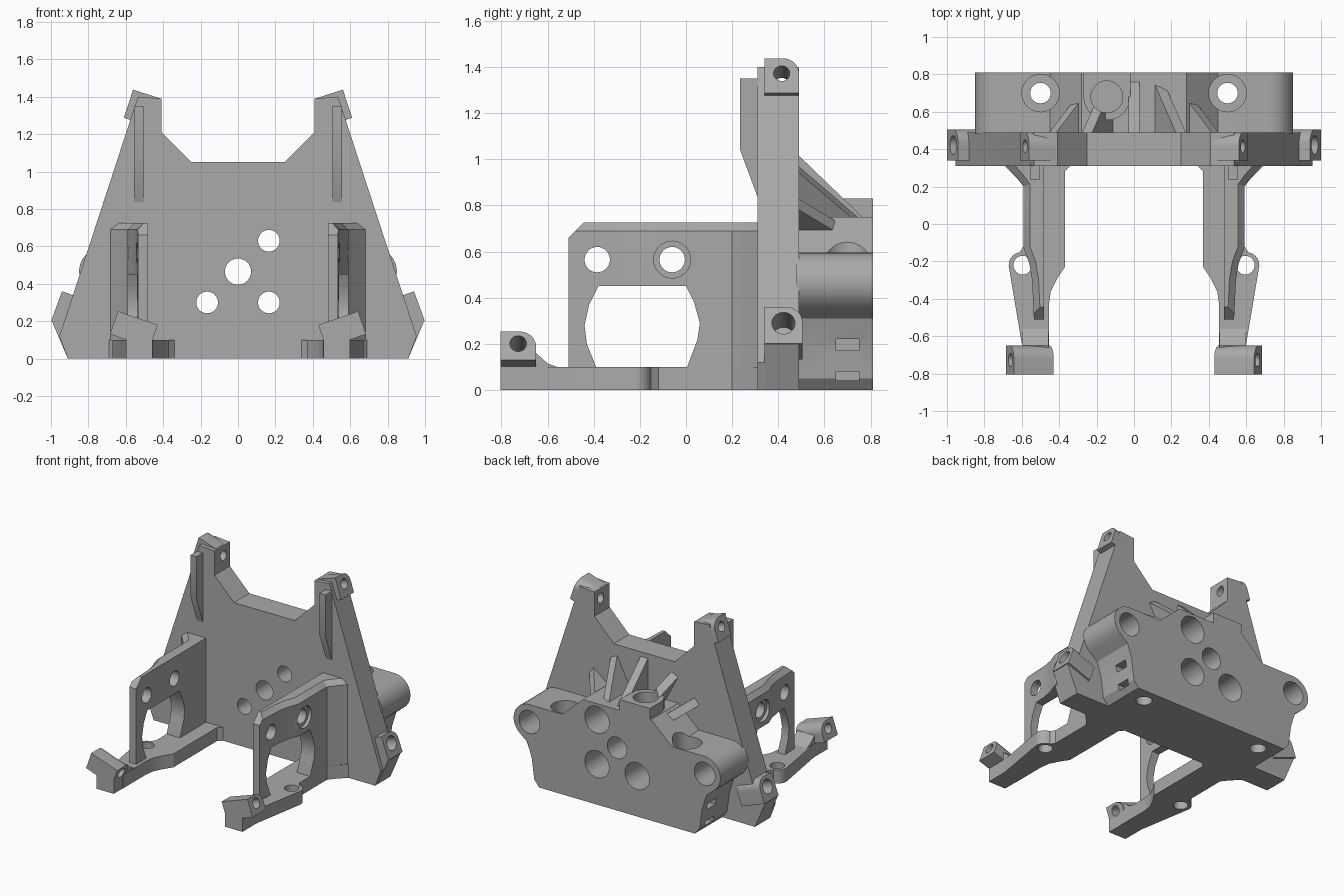
import bpy, bmesh
from math import sin, cos, radians, pi
from mathutils import Matrix

cube = bpy.data.objects.get("Cube")
if cube:
    bpy.data.objects.remove(cube)

grey = bpy.data.materials.new("matte grey")
grey.use_nodes = True
COLOR = (0.4, 0.4, 0.4, 1)
grey.diffuse_color = COLOR
grey.node_tree.nodes["Principled BSDF"].inputs["Base Color"].default_value = COLOR


def finish(bm, name):
    bmesh.ops.recalc_face_normals(bm, faces=bm.faces)
    mesh = bpy.data.meshes.new(name)
    bm.to_mesh(mesh)
    bm.free()
    mesh.materials.append(grey)
    ob = bpy.data.objects.new(name, mesh)
    bpy.context.collection.objects.link(ob)
    return ob


def prism(name, pts, axis, a, b, s=1, matrix=None, chamfer=None):
    """Extrude a 2D outline along an axis from a to b, mirrored in x by s."""
    def place(p, t):
        u, v = p
        x, y, z = {"x": (t, u, v), "y": (u, t, v), "z": (u, v, t)}[axis]
        return (x * s, y, z)
    bm = bmesh.new()
    low = [bm.verts.new(place(p, a)) for p in pts]
    high = [bm.verts.new(place(p, b)) for p in pts]
    bm.faces.new(low)
    bm.faces.new(high)
    for i in range(len(pts)):
        j = (i + 1) % len(pts)
        bm.faces.new((low[i], low[j], high[j], high[i]))
    bmesh.ops.recalc_face_normals(bm, faces=bm.faces)
    if chamfer:
        edges = [e for e in bm.edges if all(v in high and abs(v.co.x) > 0.53 for v in e.verts)]
        bmesh.ops.bevel(bm, geom=edges, offset=chamfer, segments=1, affect="EDGES")
    if matrix:
        bmesh.ops.transform(bm, matrix=matrix, verts=bm.verts)
    return finish(bm, name)


def drill(r, axis, centre, length, matrix=None):
    """Cylinder cutter along an axis."""
    turn = {"x": Matrix.Rotation(pi / 2, 4, "Y"), "y": Matrix.Rotation(pi / 2, 4, "X"),
            "z": Matrix.Identity(4)}[axis]
    m = (matrix or Matrix.Identity(4)) @ Matrix.Translation(centre) @ turn
    bm = bmesh.new()
    bmesh.ops.create_cone(bm, cap_ends=True, segments=32, radius1=r, radius2=r,
                          depth=length, matrix=m)
    return finish(bm, "cutter")


def cut(ob, cutters):
    for c in cutters:
        mod = ob.modifiers.new("cut", "BOOLEAN")
        mod.operation = "DIFFERENCE"
        mod.solver = "EXACT"
        mod.object = c
        bpy.context.view_layer.objects.active = ob
        bpy.ops.object.modifier_apply(modifier=mod.name)


def arc(cx, cy, r, a0, a1, n=10):
    return [(cx + r * cos(radians(a0 + (a1 - a0) * i / n)),
             cy + r * sin(radians(a0 + (a1 - a0) * i / n))) for i in range(n + 1)]


def both(half):
    return half + [(-x, y) for x, y in reversed(half)]


parts, cutters = [], []

# Main upright plate
plate = prism("main_plate", both([(0.91, 0), (0.955, 0.12), (0.8, 0.59), (0.535, 1.4),
                                  (0.41, 1.39), (0.41, 1.21), (0.25, 1.05)]), "y", 0.31, 0.49)

# Rear block with rounded shoulders and a raised hub
block = prism("rear_block", both([(0.64, 0), (0.68, 0.05), (0.7, 0.2), (0.735, 0.31)]
                                 + arc(0.72, 0.465, 0.13, -55, 90)
                                 + [(0.45, 0.595), (0.28, 0.75)]), "y", 0.48, 0.81)

# Vertical boss on the hub
boss = prism("hub_boss", [(-0.02, 0.81), (-0.27, 0.81)] + arc(-0.145, 0.68, 0.125, 180, 360, 16),
             "z", 0.55, 0.83)

# Fan of stiffening ribs around the central bore
ribs = []
for i, ang in enumerate((-52, -27, 0, 27, 52)):
    m = Matrix.Translation((0, 0, 0.465)) @ Matrix.Rotation(radians(ang), 4, "Y")
    ribs.append(prism(f"fan_rib_{i}", [(0.48, 0.15), (0.48, 0.56), (0.76, 0.29), (0.76, 0.15)],
                      "x", -0.03, 0.03, matrix=m))

# Bores through the plate and block, counterbored from behind
for x, z, r, big in ((0, 0.465, 0.07, 0.08), (0.165, 0.63, 0.058, 0.1),
                     (0.165, 0.3, 0.058, 0.1), (-0.165, 0.3, 0.058, 0.1)):
    cutters += [drill(r, "y", (x, 0.5, z), 1), drill(big, "y", (x, 0.75, z), 0.35)]
cutters.append(drill(0.085, "z", (-0.145, 0.68, 0.8), 0.3))
for s in (1, -1):
    cutters += [drill(0.085, "y", (0.72 * s, 0.8, 0.465), 0.4),
                drill(0.055, "z", (0.5 * s, 0.7, 0.4), 1.5),
                drill(0.1, "z", (0.5 * s, 0.7, 0.67), 0.36)]
    for z0, z1 in ((0.17, 0.22), (0.04, 0.08)):
        cutters.append(prism("cutter", [(0.65, z0), (0.75, z0), (0.75, z1), (0.65, z1)],
                             "x", 0.62, 0.8, s))
for ob in [block, boss] + ribs:
    cut(ob, cutters)
cut(plate, cutters[:8])
parts += [plate, block, boss] + ribs


def lug(name, s, x, z, tilt, length, height, y0, y1, hole):
    """Tilted mounting lug with one rounded corner and a cross hole."""
    h, r = height / 2, 0.07
    pts = [(y0, -h), (y1, -h)] + arc(y1 - r, h - r, r, 0, 90, 8) + [(y0, h)]
    m = Matrix.Translation((x * s, 0, z)) @ Matrix.Rotation(-s * radians(tilt), 4, "Y")
    ob = prism(name, pts, "x", -length / 2, length / 2, matrix=m)
    c = drill(hole, "x", ((0.06 * s if hole > 0.04 else 0), (y0 + y1) / 2, 0.01),
              length + 0.1, m)
    cut(ob, [c])
    cutters.append(c)
    parts.append(ob)
    return c


for s, side in ((1, "left"), (-1, "right")):
    # Mounting lugs at the plate corners
    cut(plate, [lug(f"{side}_top_lug", s, 0.515, 1.34, 18, 0.148, 0.158, 0.34, 0.49, 0.035),
                lug(f"{side}_side_lug", s, 0.876, 0.246, 20, 0.2, 0.17, 0.34, 0.505, 0.05)])
    parts.append(prism(f"{side}_lug_base", [(0.995, 0.2), (0.91, 0), (0.8, 0), (0.8, 0.2)],
                       "y", 0.34, 0.49, s))

    # Fin on the front of the plate
    parts.append(prism(f"{side}_plate_fin", [(0.235, 1.35), (0.235, 1.04), (0.32, 0.81),
                                             (0.32, 1.35)], "x", 0.505, 0.555, s))

    # Bottom rail with a drilled ear
    rail = prism(f"{side}_bottom_rail",
                 [(0.33, 0.32), (0.37, 0.28), (0.37, -0.23), (0.41, -0.29), (0.445, -0.36),
                  (0.455, -0.43), (0.455, -0.7), (0.6, -0.7), (0.6, -0.64)]
                 + arc(0.6, -0.22, 0.07, -15, 80, 8)
                 + [(0.59, -0.12), (0.59, 0.2), (0.63, 0.25), (0.7, 0.32)], "z", 0, 0.1, s)
    ear = drill(0.05, "z", (0.595 * s, -0.22, 0), 0.4)
    cut(rail, [ear])

    # Side wall with window, two holes and a clipped front corner
    wall = prism(f"{side}_side_wall",
                 [(0.48, 0.32), (0.48, -0.51), (0.535, -0.51), (0.545, -0.3), (0.56, -0.21),
                  (0.59, -0.13), (0.59, 0.2), (0.62, 0.24), (0.69, 0.32)],
                 "z", 0.05, 0.725, s, chamfer=0.035)
    window = prism("cutter", [(-0.38, 0.45), (0, 0.45), (0.035, 0.38), (0.06, 0.29),
                              (0.05, 0.22), (0.005, 0.1), (0.005, 0.02), (-0.39, 0.02),
                              (-0.39, 0.1), (-0.43, 0.2), (-0.44, 0.28), (-0.42, 0.37)],
                    "x", 0.3, 0.8, s)
    corner = prism("cutter", [(-0.55, 0.62), (-0.55, 0.82), (-0.35, 0.82)], "x", 0.3, 0.8, s)
    holes = [drill(0.055, "x", (0.55 * s, y, 0.565), 0.6) for y in (-0.385, -0.06)]
    spots = [drill(0.08, "x", (0.675 * s, y, 0.565), 0.22) for y in (-0.385, -0.06)]
    cut(wall, [window, corner] + holes + spots)
    cutters += [ear, window, corner] + holes + spots
    parts += [rail, wall]

    # Front foot: ramped base carrying a tilted lug
    foot = prism(f"{side}_foot_base", [(-0.805, 0), (-0.805, 0.12), (-0.65, 0.16),
                                       (-0.6, 0.115), (-0.56, 0.1), (-0.56, 0)],
                 "x", 0.457, 0.6, s)
    cut(foot, [lug(f"{side}_foot_lug", s, 0.557, 0.155, 19, 0.225, 0.13,
                   -0.805, -0.65, 0.036)])
    parts.append(foot)

for c in cutters:
    bpy.data.objects.remove(c)

# Smooth the rounded surfaces, keep machined edges crisp
for ob in parts:
    bpy.ops.object.select_all(action="DESELECT")
    ob.select_set(True)
    bpy.context.view_layer.objects.active = ob
    bpy.ops.object.shade_smooth_by_angle(angle=radians(25))
